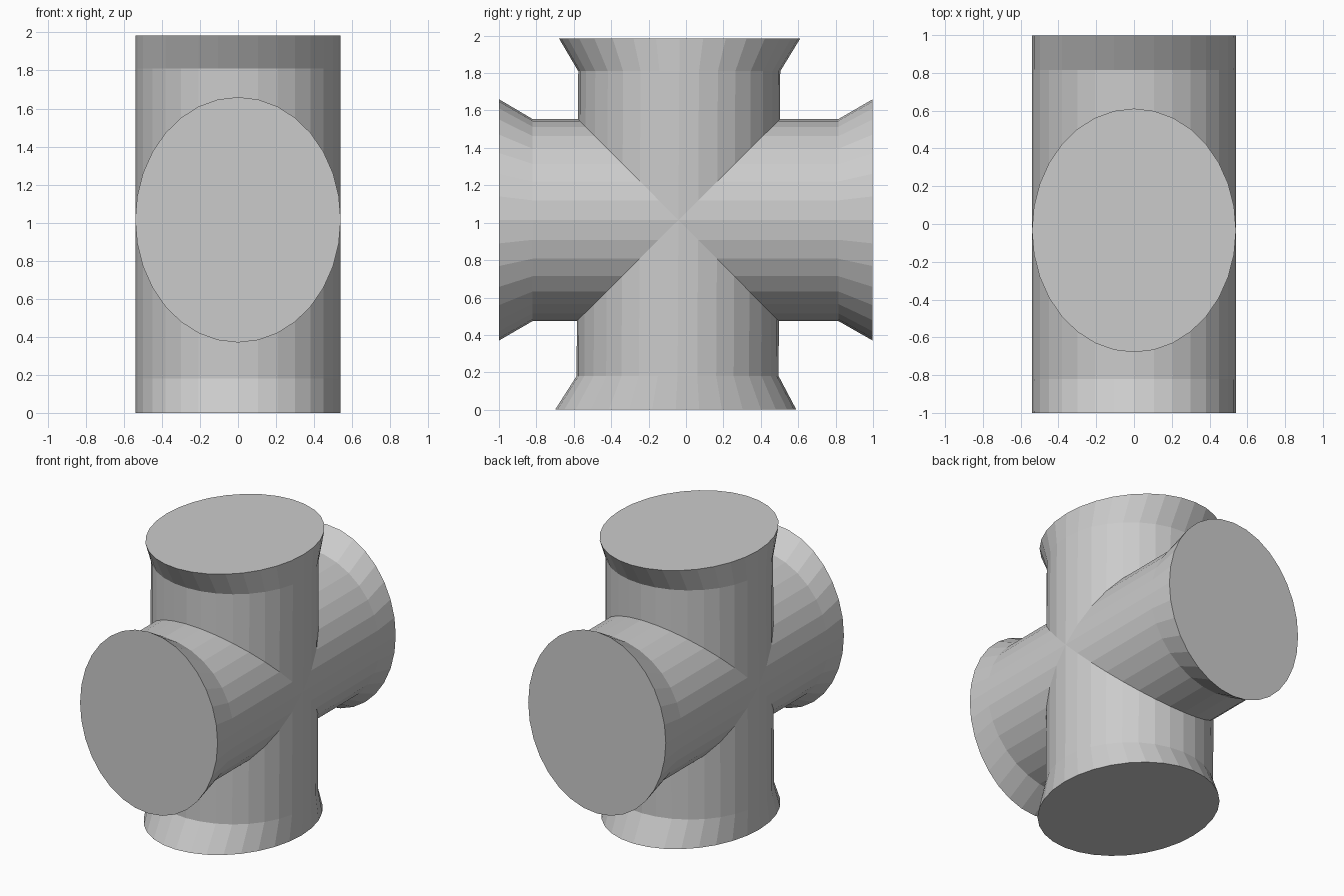
import bpy, bmesh
from math import sin, cos, tau

if "Cube" in bpy.data.objects:
    bpy.data.objects.remove(bpy.data.objects["Cube"])

SIDES = 32
WIDTH = 0.54      # half width in x, the same along both pipes
FLARE = 0.645     # flared half height at the pipe ends


def pipe(name, rings, place):
    """Capped pipe lofted through (position, centre, half height) rings."""
    bm = bmesh.new()
    loops = []
    for pos, centre, r in rings:
        loops.append([bm.verts.new(place(WIDTH * cos(tau * i / SIDES),
                                         centre + r * sin(tau * i / SIDES), pos))
                      for i in range(SIDES)])
    for a, b in zip(loops, loops[1:]):
        for i in range(SIDES):
            j = (i + 1) % SIDES
            bm.faces.new((a[i], a[j], b[j], b[i]))
    bm.faces.new(loops[0])
    bm.faces.new(loops[-1])
    bmesh.ops.recalc_face_normals(bm, faces=bm.faces)
    mesh = bpy.data.meshes.new(name)
    bm.to_mesh(mesh)
    bm.free()
    obj = bpy.data.objects.new(name, mesh)
    bpy.context.collection.objects.link(obj)
    return obj


# Upright pipe, leaning very slightly, with oval flares top and bottom
upright = pipe("pipe_cross",
               [(0.0, -0.055, FLARE), (0.18, -0.045, WIDTH),
                (1.81, -0.036, WIDTH), (1.985, -0.034, FLARE)],
               lambda x, v, p: (x, v, p))

# Horizontal pipe running front to back
level = pipe("horizontal_pipe",
             [(-1.0, 1.015, FLARE), (-0.82, 1.014, WIDTH),
              (0.815, 1.014, WIDTH), (0.998, 1.015, FLARE)],
             lambda x, v, p: (x, p, v))

# Merge both pipes into one mitred cross fitting
union = upright.modifiers.new("merge", 'BOOLEAN')
union.operation = 'UNION'
union.solver = 'EXACT'
union.object = level
bpy.context.view_layer.objects.active = upright
bpy.ops.object.modifier_apply(modifier=union.name)
bpy.data.objects.remove(level)
